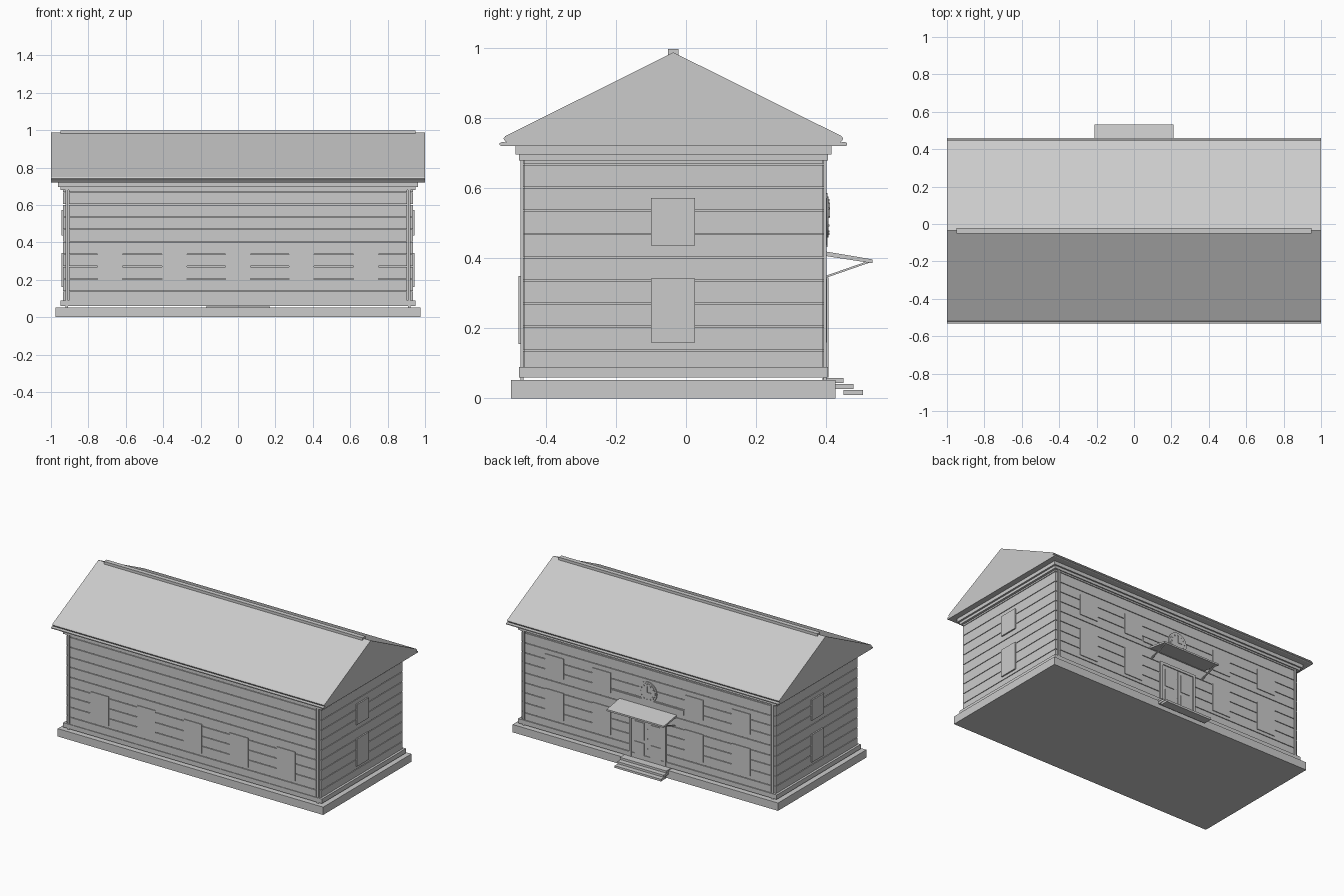
import bpy, bmesh, math
from mathutils import Vector

cube = bpy.data.objects.get("Cube")
if cube:
    bpy.data.objects.remove(cube, do_unlink=True)

# One plain grey for the whole building
GREY = (0.6, 0.6, 0.6, 1)
mat = bpy.data.materials.new("plain grey")
mat.use_nodes = True
mat.diffuse_color = GREY
mat.node_tree.nodes["Principled BSDF"].inputs["Base Color"].default_value = GREY


def finish(name, bm):
    bmesh.ops.recalc_face_normals(bm, faces=bm.faces)
    mesh = bpy.data.meshes.new(name)
    bm.to_mesh(mesh)
    bm.free()
    mesh.materials.append(mat)
    ob = bpy.data.objects.new(name, mesh)
    bpy.context.collection.objects.link(ob)
    return ob


def boxes(name, ranges):
    """One object from boxes given as (x0, x1, y0, y1, z0, z1)."""
    bm = bmesh.new()
    for x0, x1, y0, y1, z0, z1 in ranges:
        verts = bmesh.ops.create_cube(bm, size=1)["verts"]
        for v in verts:
            v.co = Vector(((x0 + x1) / 2 + v.co.x * (x1 - x0),
                           (y0 + y1) / 2 + v.co.y * (y1 - y0),
                           (z0 + z1) / 2 + v.co.z * (z1 - z0)))
    return finish(name, bm)


def extrude_x(name, profile, x0, x1):
    """Sweep a closed y-z profile along x."""
    bm = bmesh.new()
    face = bm.faces.new([bm.verts.new((x0, y, z)) for y, z in profile])
    new = bmesh.ops.extrude_face_region(bm, geom=[face])["geom"]
    moved = [v for v in new if isinstance(v, bmesh.types.BMVert)]
    bmesh.ops.translate(bm, verts=moved, vec=(x1 - x0, 0, 0))
    return finish(name, bm)


MID = -0.036            # y of the ridge and of the house's middle
HX, HY = 0.91, 0.426    # half size of the wall core
SIDE_X = 0.935          # outer face of the end boards
FRONT, BACK = MID - 0.437, MID + 0.434


def slab(name, hx, hy, z0, z1):
    return boxes(name, [(-hx, hx, MID - hy, MID + hy, z0, z1)])


# Base, plinth and wall core
slab("foundation", 0.975, 0.463, 0, 0.052)
slab("plinth", 0.95, 0.441, 0.06, 0.09)
slab("wall_core", HX, HY, 0.06, 0.70)

# Horizontal boards on all four walls
LEVELS = [0.09] + [0.14 + 0.0663 * k for k in range(9)]
rows = [(a, b - 0.004) for a, b in zip(LEVELS, LEVELS[1:])] + [(LEVELS[-1], 0.685)]
boxes("front_boards", [(-0.903, 0.903, FRONT, MID - 0.42, a, b) for a, b in rows])
boxes("back_boards", [(-0.903, 0.903, MID + 0.42, BACK, a, b) for a, b in rows])
for side, s in (("left", 1), ("right", -1)):
    boxes(side + "_boards",
          [(s * 0.9, s * SIDE_X, MID - HY, MID + HY, a, b) for a, b in rows])

# Corner posts
boxes("corner_posts", [(sx * 0.909, sx * 0.922, MID + sy * 0.428, MID + sy * 0.437, 0.052, 0.70)
                       for sx in (-1, 1) for sy in (-1, 1)])

# Cornice and roof with moulded eaves
slab("lower_cornice", 0.95, 0.441, 0.68, 0.697)
slab("upper_cornice", 0.962, 0.451, 0.697, 0.722)
eave = [(0.48, 0.749), (0.485, 0.742), (0.481, 0.735), (0.476, 0.731), (0.49, 0.732),
        (0.496, 0.729), (0.496, 0.723), (0.49, 0.72)]
roof_half = [(0, 0.988)] + eave
profile = ([(MID + y, z) for y, z in roof_half]
           + [(MID - y, z) for y, z in reversed(eave)])
extrude_x("roof", profile, -1, 1)
boxes("ridge_cap", [(-0.95, 0.95, MID - 0.015, MID + 0.015, 0.97, 0.998)])

# Windows: a flat casing with a slightly raised border below as sill
COLUMNS = (-0.685, -0.34, 0.34, 0.685)
LOW, HIGH = (0.16, 0.343), (0.437, 0.572)
W = 0.067
boxes("front_windows", [(x - W, x + W, FRONT - 0.005, MID - 0.42, LOW[0] - 0.005, LOW[1] + 0.007)
                        for x in COLUMNS + (0,)])
boxes("back_windows", [(x - W, x + W, MID + 0.42, BACK + 0.005, a, b)
                       for x in COLUMNS for a, b in (LOW, HIGH)])
for side, s in (("left", 1), ("right", -1)):
    boxes(side + "_windows", [(s * 0.9, s * (SIDE_X + 0.009), -0.1, 0.025, a, b)
                              for a, b in (LOW, HIGH)])

# Double door with frame, leaves and panels
boxes("door_frame", [(s * 0.118, s * 0.135, 0.38, BACK + 0.009, 0.06, 0.345) for s in (-1, 1)]
      + [(-0.135, 0.135, 0.38, BACK + 0.009, 0.328, 0.345)])
boxes("door_leaves", [(s * 0.003, s * 0.118, 0.38, BACK + 0.003, 0.06, 0.328) for s in (-1, 1)])
boxes("door_panels", [(s * 0.025, s * 0.095, 0.38, BACK + 0.007, a, b)
                      for s in (-1, 1) for a, b in ((0.09, 0.17), (0.19, 0.305))])

# Steps down from the door
boxes("entrance_steps", [(-0.17, 0.17, 0.39 + 0.03 * k, 0.45 + 0.028 * k,
                          0.044 - 0.017 * k, 0.058 - 0.017 * k) for k in range(3)])

# Sloping canopy on two struts
extrude_x("canopy", [(0.39, 0.408), (0.532, 0.386), (0.532, 0.397), (0.39, 0.421)], -0.21, 0.21)
for side, s in (("left", 1), ("right", -1)):
    extrude_x(side + "_canopy_strut",
              [(0.39, 0.341), (0.525, 0.388), (0.525, 0.394), (0.39, 0.347)],
              s * 0.19, s * 0.2)

# Plain name board under the clock
boxes("name_board", [(-0.265, 0.265, 0.39, BACK + 0.006, 0.432, 0.465)])


def disc(bm, radius, y0, y1, z):
    ends = []
    for y in (y0, y1):
        ends.append([bm.verts.new((radius * math.cos(a), y, z + radius * math.sin(a)))
                     for a in (math.tau * i / 32 for i in range(32))])
        bm.faces.new(ends[-1])
    for i in range(32):
        j = (i + 1) % 32
        bm.faces.new((ends[0][i], ends[0][j], ends[1][j], ends[1][i]))


# Wall clock: rim, raised dial, hour marks and hands
CLOCK_Z = 0.518
bm = bmesh.new()
disc(bm, 0.068, 0.39, BACK + 0.006, CLOCK_Z)
disc(bm, 0.058, 0.39, BACK + 0.009, CLOCK_Z)
finish("clock_face", bm)
marks = []
for h in range(12):
    mx, mz = 0.048 * math.sin(h * math.tau / 12), CLOCK_Z + 0.048 * math.cos(h * math.tau / 12)
    marks.append((mx - 0.003, mx + 0.003, 0.4, BACK + 0.012, mz - 0.003, mz + 0.003))
boxes("clock_marks", marks)
boxes("clock_hands", [(-0.002, 0.002, 0.4, BACK + 0.013, CLOCK_Z, CLOCK_Z + 0.04),
                      (-0.028, 0, 0.4, BACK + 0.013, CLOCK_Z - 0.002, CLOCK_Z + 0.002)])
